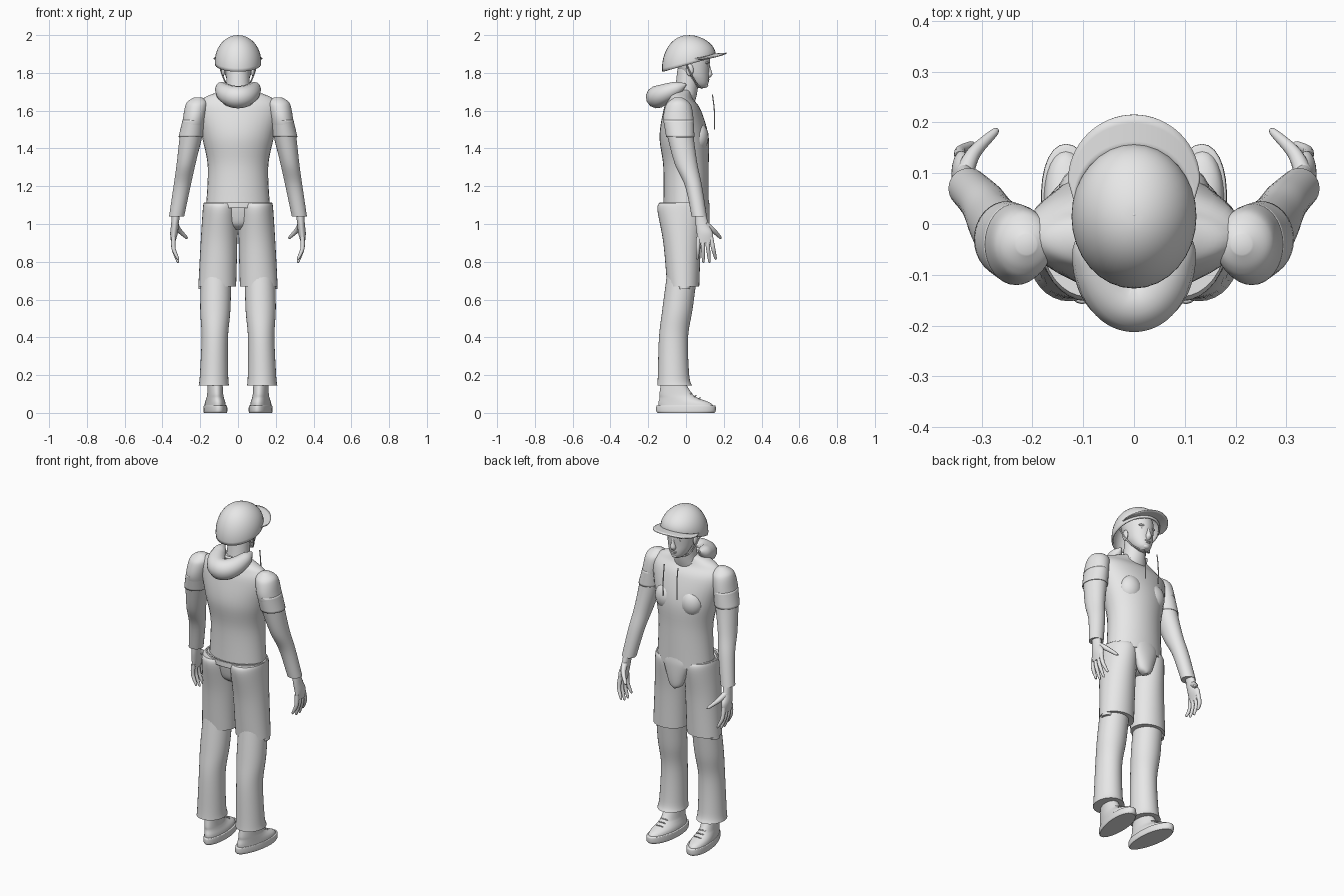
import bpy, bmesh
from math import sin, cos, pi, sqrt

cube = bpy.data.objects.get("Cube")
if cube:
    bpy.data.objects.remove(cube, do_unlink=True)

grey = bpy.data.materials.new("light grey")
grey.use_nodes = True
colour = (.8, .8, .8, 1)
grey.diffuse_color = colour
grey.node_tree.nodes["Principled BSDF"].inputs["Base Color"].default_value = colour
SIDES = 32


def activate(ob):
    bpy.ops.object.select_all(action='DESELECT')
    ob.select_set(True)
    bpy.context.view_layer.objects.active = ob


def finish(ob, mirror=False, thickness=0):
    ob.data.materials.clear()
    ob.data.materials.append(grey)
    activate(ob)
    bpy.ops.object.shade_smooth_by_angle(angle=.8)
    if thickness:
        shell = ob.modifiers.new("Thickness", 'SOLIDIFY')
        shell.thickness = thickness
    if mirror:
        ob.modifiers.new("Mirror", 'MIRROR')


def from_bmesh(name, bm, **options):
    bmesh.ops.recalc_face_normals(bm, faces=bm.faces)
    mesh = bpy.data.meshes.new(name)
    bm.to_mesh(mesh)
    bm.free()
    ob = bpy.data.objects.new(name, mesh)
    bpy.context.collection.objects.link(ob)
    finish(ob, **options)


def smooth_path(points, steps=6):
    """Catmull-Rom interpolation through tuples of any length."""
    path = []
    padded = [points[0], *points, points[-1]]
    for before, start, end, after in zip(padded, padded[1:], padded[2:], padded[3:]):
        for k in range(steps):
            t = k / steps
            path.append([q + t * (r - p) / 2 + t * t * (p - 2.5 * q + 2 * r - s / 2)
                         + t ** 3 * (1.5 * (q - r) + (s - p) / 2)
                         for p, q, r, s in zip(before, start, end, after)])
    return path + [points[-1]]


def bridge(bm, rings, closed=True):
    for low, high in zip(rings, rings[1:]):
        count = len(low)
        for i in range(count if closed else count - 1):
            j = (i + 1) % count
            bm.faces.new((low[i], low[j], high[j], high[i]))


def loft(name, *sections, x=0, lean=0, toe=0, splay=0, caps=True, **options):
    """Stacked ovals, each (height, y, half width, half depth); lean shifts x with height."""
    bm = bmesh.new()
    rings = []
    base = sections[0][0]
    for z, y, width, depth in smooth_path(sections):
        ring = []
        for i in range(SIDES):
            angle = 2 * pi * i / SIDES
            forward = depth * sin(angle)
            side = width * cos(angle) * (1 + toe * sin(angle)) + splay * forward
            ring.append(bm.verts.new((x + lean * (z - base) + side, y + forward, z)))
        rings.append(ring)
    bridge(bm, rings)
    if caps:
        bm.faces.new(rings[0])
        bm.faces.new(rings[-1])
    from_bmesh(name, bm, **options)


def tube(name, points, radii, cyclic=False, mirror=False):
    """Round tube through points, with one radius or a radius per point."""
    if isinstance(radii, float):
        radii = [radii] * len(points)
    path = smooth_path([(*point, radius) for point, radius in zip(points, radii)])
    curve = bpy.data.curves.new(name, 'CURVE')
    curve.dimensions = '3D'
    curve.bevel_depth = 1
    curve.use_fill_caps = True
    spline = curve.splines.new('POLY')
    spline.points.add(len(path) - 1)
    for point, (x, y, z, radius) in zip(spline.points, path):
        point.co = (x, y, z, 1)
        point.radius = radius
    spline.use_cyclic_u = cyclic
    ob = bpy.data.objects.new(name, curve)
    bpy.context.collection.objects.link(ob)
    activate(ob)
    bpy.ops.object.convert(target='MESH')
    finish(bpy.context.object, mirror=mirror)


def ball(name, centre, size, mirror=False):
    bm = bmesh.new()
    bmesh.ops.create_uvsphere(bm, u_segments=20, v_segments=12, radius=1)
    for vert in bm.verts:
        vert.co = [c + s * k for c, s, k in zip(centre, size, vert.co)]
    from_bmesh(name, bm, mirror=mirror)


# Shirt body, arms and short sleeves
loft("shirt", (1.08, 0, .17, .12), (1.3, 0, .16, .12), (1.46, -.01, .19, .13),
     (1.6, -.02, .22, .1), (1.66, -.03, .19, .07), (1.69, -.03, .13, .06), (1.71, -.02, .07, .05))
ball("chest_muscle", (.08, .06, 1.46), (.07, .06, .08), mirror=True)
loft("arm", (1.04, .07, .04, .04), (1.2, .04, .045, .045), (1.32, 0, .05, .06), (1.47, -.03, .06, .07),
     (1.55, -.04, .06, .08), (1.62, -.04, .06, .07), (1.65, -.04, .05, .05), (1.67, -.04, .02, .02),
     x=.325, lean=-.18, mirror=True)
loft("short_sleeve", (1.46, -.03, .065, .075), (1.55, -.04, .06, .08),
     x=.25, lean=-.18, caps=False, thickness=.004, mirror=True)
turns = [2 * pi * k / 16 for k in range(16)]
tube("collar", [(.08 * cos(a), .06 * sin(a) - .02, 1.69 - .02 * sin(a)) for a in turns], .008, cyclic=True)
tube("drawstring", [(.045, .14, 1.685), (.045, .15, 1.6), (.045, .15, 1.5)], .003, mirror=True)

# Hands: four fanned fingers and a thumb
loft("palm", (.9, .1, .01, .04), (.95, .1, .02, .043), (1, .085, .02, .034), (1.07, .075, .023, .027),
     x=.344, lean=-.1, mirror=True)
for i, label in enumerate(("little", "ring", "middle", "index")):
    knuckle = .066 + .022 * i
    tip = .06 + .032 * i
    low = .796 + .008 * (i - 1.5) ** 2
    tube(label + "_finger", [(.341, knuckle, .93), (.341, (knuckle + tip) / 2, .87),
                             (.32, tip, low + .006), (.318, tip, low)],
         (.012, .011, .007, .002), mirror=True)
tube("thumb", [(.333, .1, 1), (.315, .14, .97), (.275, .18, .93), (.272, .185, .925)],
     (.018, .014, .008, .002), mirror=True)

# Shorts, belt and pouch
loft("shorts_leg", (.67, -.015, .1, .085), (.9, -.02, .097, .1), (1.07, -.025, .093, .126),
     (1.11, -.025, .09, .118), x=.11, lean=-.04, mirror=True)
loft("shorts_seat", (.97, -.01, .05, .06), (1, -.01, .12, .095), (1.06, -.01, .17, .112),
     (1.11, -.01, .18, .118))
loft("belt", (1.085, -.015, .183, .127), (1.115, -.015, .18, .126), caps=False, thickness=.008)
loft("pouch", (.945, .09, .01, .02), (.965, .09, .04, .03), (1.02, .09, .06, .035),
     (1.09, .09, .08, .035), (1.13, .09, .07, .03))
loft("hem_flap", (.655, -.01, .03, .03), (.7, -.01, .027, .04), x=.18, mirror=True)

# Trousers below the shorts
loft("trouser_leg", (.145, -.06, .08, .092), (.2, -.066, .075, .083), (.4, -.066, .07, .077),
     (.55, -.045, .08, .08), (.74, -.02, .08, .08), x=.128, lean=-.02, mirror=True)

# Shoes
loft("shoe_sole", (0, 0, .058, .15), (.01, 0, .061, .157), (.035, 0, .06, .157), (.04, 0, .057, .15),
     x=.118, toe=.12, splay=.1, mirror=True)
loft("shoe_upper", (.035, 0, .055, .146), (.055, -.01, .052, .136), (.08, -.04, .045, .1),
     (.105, -.055, .041, .085), (.17, -.07, .038, .06), x=.12, toe=.08, splay=.1, mirror=True)
for k in range(4):
    y = .075 - .022 * k
    z = .075 + .012 * k
    tube("shoe_lace", [(.103, y - .008, z), (.126, y, z + .005), (.148, y - .008, z)], .003, mirror=True)

# Neck and head
loft("neck", (1.64, -.015, .08, .06), (1.7, 0, .064, .06), (1.82, .015, .06, .06))
loft("head", (1.72, .08, .02, .02), (1.735, .07, .04, .045), (1.76, .06, .056, .06),
     (1.8, .045, .07, .077), (1.88, .03, .08, .096), (1.93, .02, .075, .09), (1.965, .02, .045, .055))
loft("nose", (1.77, .112, .008, .008), (1.79, .12, .017, .019), (1.82, .118, .01, .014),
     (1.85, .114, .008, .01))
ball("upper_lip", (0, .112, 1.764), (.023, .013, .005))
ball("lower_lip", (0, .11, 1.755), (.02, .013, .006))
ball("chin", (0, .1, 1.735), (.022, .018, .014))
ball("eye", (.03, .105, 1.832), (.015, .011, .008), mirror=True)
ball("brow", (.032, .108, 1.853), (.023, .013, .007), mirror=True)
ball("ear", (.078, .02, 1.815), (.01, .02, .032), mirror=True)

# Helmet shell with a rim that rises toward the face
bm = bmesh.new()
rings = []
for k in range(SIDES // 2):
    lift = (k - 1) / (SIDES // 2 - 1) * pi / 2
    ring = []
    for i in range(SIDES):
        angle = 2 * pi * i / SIDES
        y = .015 + .142 * cos(lift) * sin(angle)
        rim = 1.856 + y / 4
        ring.append(bm.verts.new((.123 * cos(lift) * cos(angle), y, rim + (2 - rim) * sin(lift))))
    rings.append(ring)
bridge(bm, rings)
bm.faces.new(rings[-1])
from_bmesh("helmet", bm, thickness=.008)
ball("helmet_button", (0, .018, 1.997), (.004, .004, .003))

# Visor: thin sheet from the helmet to a round outer edge
bm = bmesh.new()
rings = []
for reach in (0, .25, .5, .75, 1):
    ring = []
    for i in range(SIDES + 1):
        angle = pi * i / SIDES
        x = (.117 + .013 * reach) * cos(angle)
        y = .04 + .045 * reach + (.105 + .025 * reach) * sin(angle)
        ring.append(bm.verts.new((x, y, 1.894 + .06 * y - 1.3 * x * x)))
    rings.append(ring)
bridge(bm, rings, closed=False)
from_bmesh("visor", bm, thickness=.006)
tube("chin_strap", [(.1, 0, 1.85), (.083, .028, 1.79), (.055, .06, 1.738), (0, .085, 1.719)], .004, mirror=True)

# Horseshoe cushion resting behind the neck
sweep = [pi * k / 12 for k in range(13)]
tube("neck_cushion", [(.09 * cos(a), -.153 * sin(a), 1.74 - .068 * sin(a)) for a in sweep],
     [.005 + .055 * sqrt(abs(sin(a))) for a in sweep])
